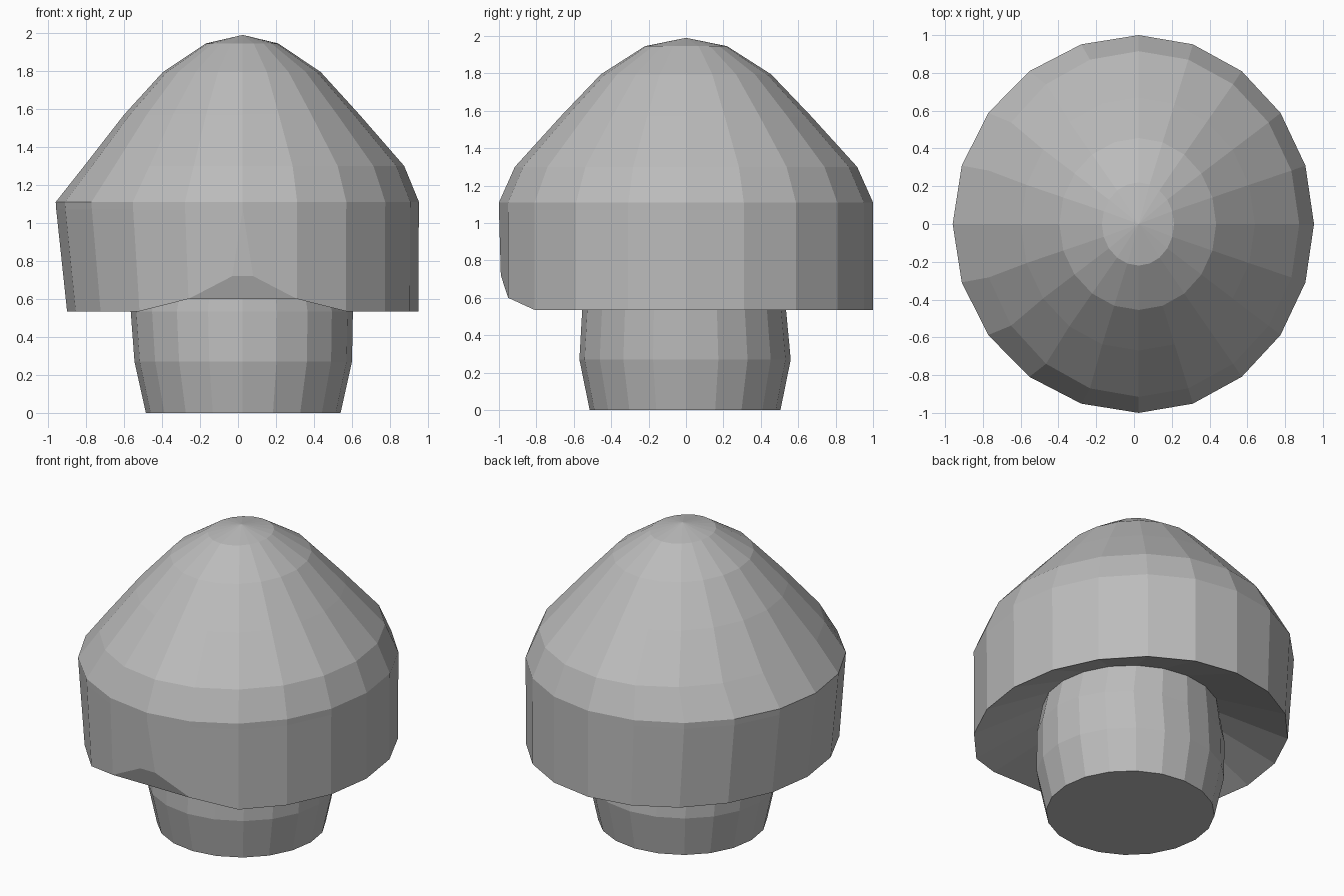
import bpy, bmesh, math

if "Cube" in bpy.data.objects:
    bpy.data.objects.remove(bpy.data.objects["Cube"])

SIDES = 20
FRONT = 15          # index of the vertex facing -y
CX = 0.025          # shared axis, slightly off centre

grey = bpy.data.materials.new("mid_grey")
grey.diffuse_color = (0.5, 0.5, 0.5, 1)
grey.use_nodes = True
grey.node_tree.nodes["Principled BSDF"].inputs["Base Color"].default_value = grey.diffuse_color


def ring(bm, z, left, right, front, back):
    """Ring of vertices with separate extents on each side."""
    verts = []
    for i in range(SIDES):
        a = 2 * math.pi * i / SIDES
        c, s = math.cos(a), math.sin(a)
        x = CX + c * (right - CX if c > 0 else CX - left)
        y = s * (back if s > 0 else -front)
        verts.append(bm.verts.new((x, y, z)))
    return verts


def bridge(bm, low, high, skip=()):
    for i in range(SIDES):
        if i not in skip:
            j = (i + 1) % SIDES
            bm.faces.new((low[i], low[j], high[j], high[i]))


def finish(bm, name):
    bmesh.ops.recalc_face_normals(bm, faces=bm.faces)
    mesh = bpy.data.meshes.new(name)
    bm.to_mesh(mesh)
    bm.free()
    mesh.materials.append(grey)
    bpy.context.collection.objects.link(bpy.data.objects.new(name, mesh))


# Cap: pointed dome, upright skirt and hollow underside
bm = bmesh.new()
inner = ring(bm, 0.73, -0.50, 0.55, -0.52, 0.52)
rim = ring(bm, 0.535, -0.90, 0.95, -1.0, 1.0)
skirt = ring(bm, 1.07, -0.957, 0.952, -1.0, 1.0)
dome = [ring(bm, *r) for r in (
    (1.11, -0.96, 0.953, -1.0, 1.0),
    (1.30, -0.81, 0.875, -0.915, 0.915),
    (1.57, -0.60, 0.64, -0.67, 0.67),
    (1.795, -0.395, 0.435, -0.455, 0.455),
    (1.945, -0.17, 0.212, -0.22, 0.22))]
bridge(bm, rim, inner)
bridge(bm, rim, skirt, skip=(FRONT - 1, FRONT))
for low, high in zip([skirt] + dome, dome):
    bridge(bm, low, high)
tip = bm.verts.new((CX, 0, 1.99))
for i in range(SIDES):
    bm.faces.new((dome[-1][i], dome[-1][(i + 1) % SIDES], tip))

# Raised front edge of the rim with its bevelled notch
for i in (FRONT - 1, FRONT, FRONT + 1):
    rim[i].co.z = 0.6
rim[FRONT].co.y = -0.95
nl = bm.verts.new((CX - 0.055, -0.99, 0.72))
nr = bm.verts.new((CX + 0.055, -0.99, 0.72))
L, F, R = FRONT - 1, FRONT, FRONT + 1
bm.faces.new((rim[L], nl, skirt[F], skirt[L]))
bm.faces.new((nl, nr, skirt[F]))
bm.faces.new((nr, rim[R], skirt[R], skirt[F]))
bm.faces.new((rim[L], rim[F], nl))
bm.faces.new((rim[F], nr, nl))
bm.faces.new((rim[F], rim[R], nr))
finish(bm, "cap")

# Stem: bulging closed plug
bm = bmesh.new()
stem = [ring(bm, *r) for r in (
    (0.0, -0.485, 0.54, -0.515, 0.505),
    (0.27, -0.545, 0.60, -0.57, 0.56),
    (0.535, -0.565, 0.605, -0.555, 0.535),
    (0.74, -0.51, 0.56, -0.53, 0.53))]
for low, high in zip(stem, stem[1:]):
    bridge(bm, low, high)
bm.faces.new(stem[0])
bm.faces.new(stem[-1])
finish(bm, "stem")
